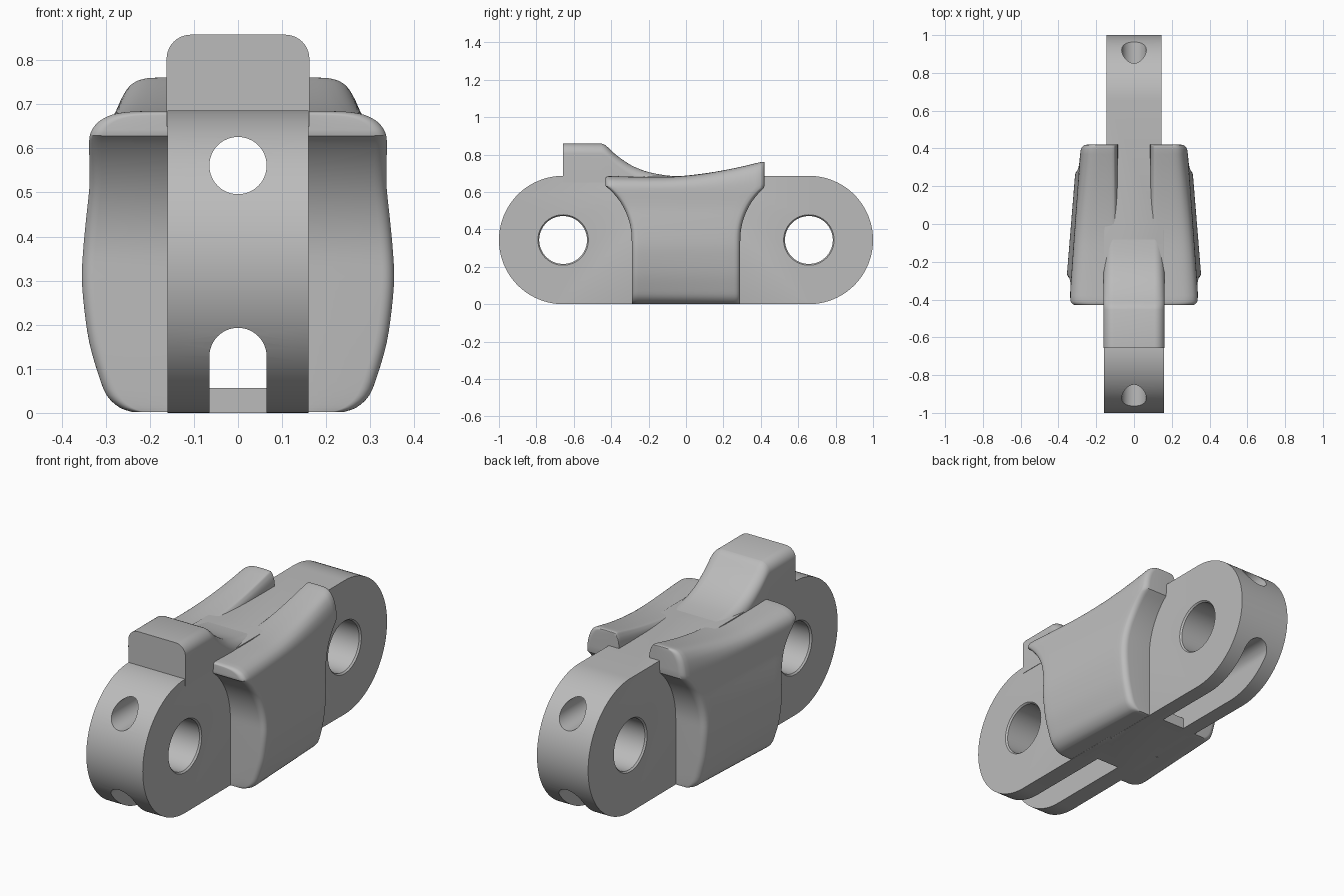
import bpy, bmesh
from math import sin, cos, pi, sqrt

cube = bpy.data.objects.get("Cube")
if cube:
    bpy.data.objects.remove(cube, do_unlink=True)

grey = bpy.data.materials.new("plain_grey")
grey.use_nodes = True
grey.diffuse_color = (0.5, 0.5, 0.5, 1)
grey.node_tree.nodes["Principled BSDF"].inputs["Base Color"].default_value = (0.5, 0.5, 0.5, 1)

R = 0.343          # end radius and pin height
PIN_Y = 0.657
HOLE = 0.065       # half width of the cord channels


def make(name, bm):
    bmesh.ops.recalc_face_normals(bm, faces=bm.faces)
    mesh = bpy.data.meshes.new(name)
    bm.to_mesh(mesh)
    bm.free()
    mesh.materials.append(grey)
    obj = bpy.data.objects.new(name, mesh)
    bpy.context.collection.objects.link(obj)
    return obj


def activate(obj):
    bpy.ops.object.select_all(action='DESELECT')
    obj.select_set(True)
    bpy.context.view_layer.objects.active = obj


def smooth(obj, angle=0.6):
    activate(obj)
    bpy.ops.object.shade_smooth_by_angle(angle=angle)


def loft(rings, caps=True):
    """Skin a list of closed rings of points."""
    bm = bmesh.new()
    rows = [[bm.verts.new(p) for p in ring] for ring in rings]
    n = len(rows[0])
    for a, b in zip(rows, rows[1:]):
        for i in range(n):
            j = (i + 1) % n
            bm.faces.new((a[i], a[j], b[j], b[i]))
    if caps:
        bm.faces.new(rows[0])
        bm.faces.new(rows[-1])
    return bm, rows


def arc(cy, cz, r, a0, a1, n):
    return [(cy + r * cos(a0 + (a1 - a0) * i / n), cz + r * sin(a0 + (a1 - a0) * i / n))
            for i in range(n + 1)]


def cut(obj, cutter):
    mod = obj.modifiers.new("cut", 'BOOLEAN')
    mod.operation, mod.solver, mod.object = 'DIFFERENCE', 'EXACT', cutter
    activate(obj)
    bpy.ops.object.modifier_apply(modifier=mod.name)
    bpy.data.objects.remove(cutter, do_unlink=True)


# Rounded link halves, drilled for pin and cords
def link_half(name, side, width, slot_end):
    outline = [(0, 0)] + arc(PIN_Y, R, R, -pi / 2, pi / 2, 56) + [(0, 2 * R)]
    bm, _ = loft([[(x, side * y, z) for y, z in outline] for x in (-width, width)])
    rims = [e for e in bm.edges
            if abs(e.verts[0].co.x - e.verts[1].co.x) < 0.001
            and max(abs(v.co.y) for v in e.verts) > 0.001]
    bmesh.ops.bevel(bm, geom=rims, offset=0.006, segments=2, affect='EDGES', profile=0.5)
    obj = make(name, bm)

    # pin hole with eased rims
    steps = [(-0.3, 0.135), (-width, 0.135), (0.008 - width, 0.128),
             (width - 0.008, 0.128), (width, 0.135), (0.3, 0.135)]
    bm, _ = loft([[(x, y, z) for y, z in arc(side * PIN_Y, R, r, 0, 2 * pi, 64)[:-1]]
                  for x, r in steps])
    cut(obj, make("pin_cutter", bm))

    # upper cord hole
    ring = arc(0, 0.561, HOLE, 0, 2 * pi, 48)[:-1]
    bm, _ = loft([[(x, y, z) for x, z in ring] for y in (-1.2, 1.2)])
    cut(obj, make("cord_cutter", bm))

    # lower arched channel, opened through the underside near the end
    for floor, start in ((0.057, -0.1), (-0.1, slot_end)):
        ring = [(HOLE, floor)] + arc(0, 0.128, HOLE, 0, pi, 24) + [(-HOLE, floor)]
        bm, _ = loft([[(x, side * y, z) for x, z in ring] for y in (start, 1.2)])
        cut(obj, make("channel_cutter", bm))
    smooth(obj)


link_half("link_front", -1, 0.16, 0.2)
link_half("link_rear", 1, 0.145, 0.3)


# Raised stop on the front half, sweeping down to the link top
def spline(pts, steps):
    out = []
    for i in range(len(pts) - 1):
        p0, p1, p2, p3 = (pts[max(0, min(len(pts) - 1, i + k))] for k in (-1, 0, 1, 2))
        for s in range(steps):
            t = s / steps
            out.append(tuple(0.5 * (2 * b + (c - a) * t + (2 * a - 5 * b + 4 * c - d) * t * t
                                    + (3 * b - a - 3 * c + d) * t ** 3)
                             for a, b, c, d in zip(p0, p1, p2, p3)))
    return out + [pts[-1]]


slope = spline([(-0.45, 0.858), (-0.425, 0.845), (-0.37, 0.795), (-0.29, 0.741),
                (-0.2, 0.706), (-0.1, 0.688), (0, 0.68)], 4)
rings = []
for y, top in [(-PIN_Y, 0.858)] + slope:
    corner = arc(0.107, top - 0.055, 0.055, 0, pi / 2, 10)
    half = [(0.162, 0.65)] + [(x, max(z, 0.651)) for x, z in corner]
    rings.append([(x, y, z) for x, z in half] + [(-x, y, z) for x, z in reversed(half)])
smooth(make("raised_stop", loft(rings)[0]))

# Flared side wings, wrapped around the neighbouring pins
section = spline([(0.24, 0.002), (0.27, 0.012), (0.3, 0.04), (0.32, 0.09), (0.34, 0.16),
                  (0.352, 0.24), (0.357, 0.31), (0.353, 0.38), (0.345, 0.45), (0.337, 0.51),
                  (0.334, 0.56), (0.333, 0.6), (0.329, 0.63), (0.318, 0.652), (0.3, 0.668),
                  (0.27, 0.68), (0.22, 0.685), (0.12, 0.685), (0.1, 0.68), (0.088, 0.665),
                  (0.085, 0.64)], 3)
section = [(0.085, 0.002)] + section


def edge_y(z, limit):
    if z <= R:
        return PIN_Y - 0.367
    return min(limit, PIN_Y - sqrt(max(0, 0.367 ** 2 - (z - R) ** 2)))


def ridge(y):
    rise = max(0, (y + 0.12) / 0.54)
    dip = max(0, (-0.12 - y) / 0.3)
    return 0.085 * rise ** 1.7 + 0.005 * dip ** 2 - 0.005


def wing_point(x, z, u, inset):
    front, back = -edge_y(z, 0.43), edge_y(z, 0.42)
    length = back - front
    y = front + u * length if inset is None else (
        front + inset[0] if u == 0 else back - inset[0])
    x = 0.16 + (x - 0.16) * (1 - 0.24 * (y + 0.29) / 0.58) if x > 0.16 else x
    lift = min(1, max(0, (z - 0.62) / 0.065))
    z += lift * ridge(y)
    if inset:
        x -= inset[1] * min(1, max(0, (x - 0.13) / 0.12))
        z -= 0.3 * inset[1] * lift
    return x, y, z


FILLET = 0.03
eased = [(d, FILLET - sqrt(FILLET ** 2 - (FILLET - d) ** 2))
         for d in (FILLET * (1 - cos(a * pi / 12)) for a in range(6))]
stations = [(0, e) for e in eased]
stations += [(0.06 + 0.88 * i / 14, None) for i in range(15)]
stations += [(1, e) for e in reversed(eased)]
bm, rows = loft([[wing_point(x, z, u, e) for x, z in section] for u, e in stations], False)
for row in (rows[0], rows[-1]):       # curved end walls
    spine = [bm.verts.new((0.115, v.co.y, v.co.z)) for v in row]
    for i in range(len(row) - 1):
        bm.faces.new((row[i], row[i + 1], spine[i + 1], spine[i]))
wing = make("side_wings", bm)
smooth(wing)
wing.modifiers.new("mirror", 'MIRROR').use_axis = (True, False, False)
